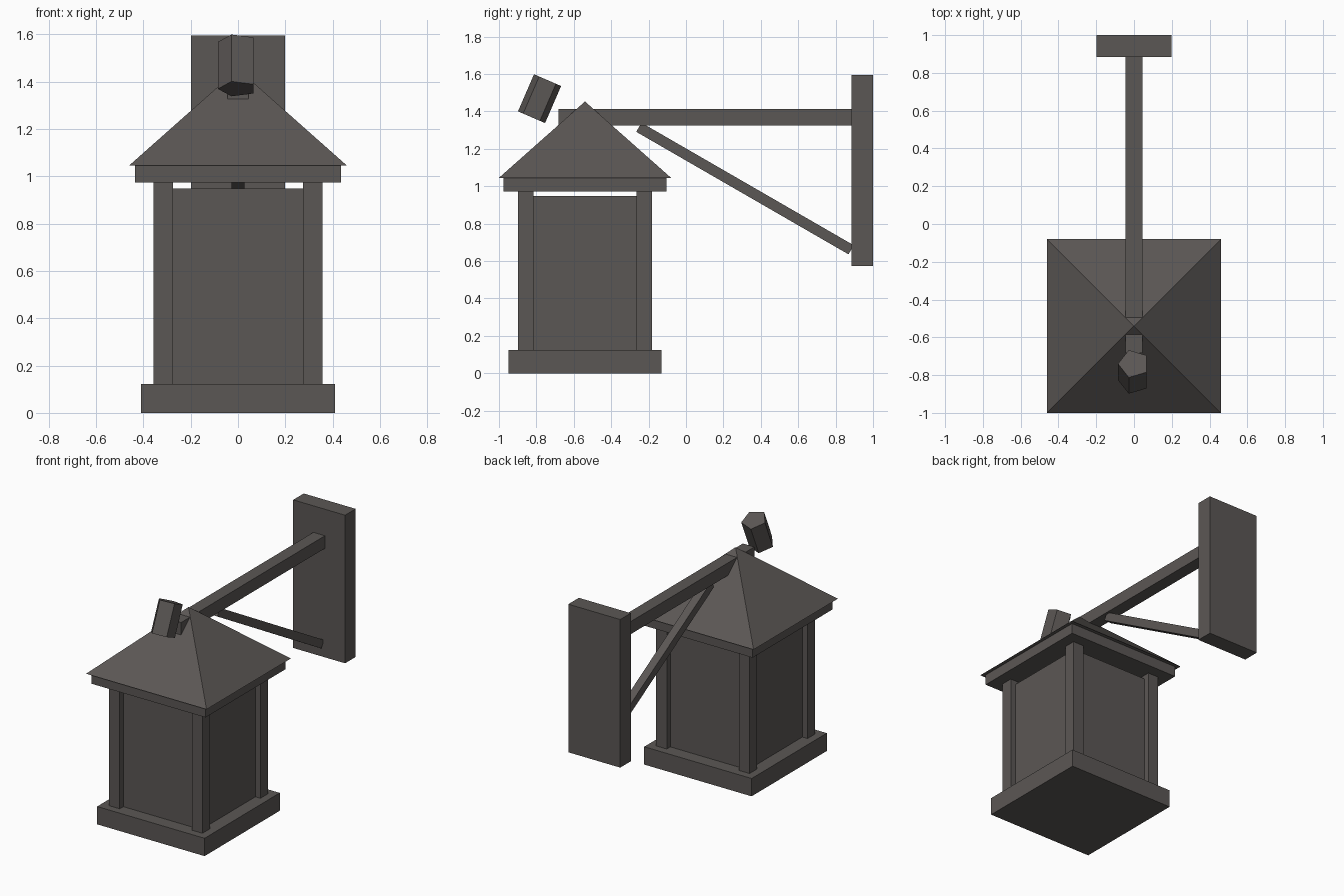
import bpy, bmesh, math
from mathutils import Matrix, Vector

if "Cube" in bpy.data.objects:
    bpy.data.objects.remove(bpy.data.objects["Cube"])

# One dark iron colour for the whole lantern
iron = bpy.data.materials.new("dark_iron")
iron.diffuse_color = (0.105, 0.095, 0.090, 1)
iron.use_nodes = True
iron.node_tree.nodes["Principled BSDF"].inputs["Base Color"].default_value = iron.diffuse_color

CY = -0.54  # lantern centre in y


def finish(name, bm):
    bmesh.ops.recalc_face_normals(bm, faces=bm.faces)
    me = bpy.data.meshes.new(name)
    bm.to_mesh(me)
    bm.free()
    me.materials.append(iron)
    ob = bpy.data.objects.new(name, me)
    bpy.context.collection.objects.link(ob)
    return ob


def box(name, x, y, z):
    """Box from (min, max) ranges."""
    bm = bmesh.new()
    size = Matrix.Diagonal((x[1] - x[0], y[1] - y[0], z[1] - z[0], 1))
    mid = Matrix.Translation((sum(x) / 2, sum(y) / 2, sum(z) / 2))
    bmesh.ops.create_cube(bm, size=1, matrix=mid @ size)
    return finish(name, bm)


def square(name, half, z0, z1):
    """Square slab centred on the lantern axis."""
    return box(name, (-half, half), (CY - half, CY + half), (z0, z1))


# Lantern body
square("base", 0.41, 0, 0.123)
square("lamp_panes", 0.318, 0.123, 0.947)
square("eave_board", 0.435, 0.973, 1.045)

# Corner posts
for sx, side in ((-1, "left"), (1, "right")):
    for sy, end in ((-1, "front"), (1, "back")):
        cx, cy, h = sx * 0.316, CY + sy * 0.316, 0.041
        box(f"{end}_{side}_post", (cx - h, cx + h), (cy - h, cy + h), (0.123, 0.973))

# Pyramid roof
bm = bmesh.new()
bmesh.ops.create_cone(bm, cap_ends=True, segments=4, radius1=0.46 * math.sqrt(2), radius2=0,
                      depth=0.408, matrix=Matrix.Translation((0, CY, 1.045 + 0.204))
                      @ Matrix.Rotation(math.pi / 4, 4, 'Z'))
bmesh.ops.remove_doubles(bm, verts=bm.verts, dist=1e-5)
finish("roof", bm)

# Wall plate and horizontal arm
box("wall_plate", (-0.198, 0.198), (0.885, 1.0), (0.573, 1.595))
box("arm", (-0.044, 0.044), (-0.683, 0.89), (1.325, 1.412))

# Diagonal brace
a, b = Vector((0, -0.252, 1.315)), Vector((0, 0.883, 0.66))
bm = bmesh.new()
rot = Matrix.Rotation(math.atan2(b.z - a.z, b.y - a.y), 4, 'X')
bmesh.ops.create_cube(bm, size=1, matrix=Matrix.Translation((a + b) / 2) @ rot
                      @ Matrix.Diagonal((0.056, (b - a).length, 0.056, 1)))
finish("brace", bm)

# Tilted five-sided finial, one corner towards -x
bm = bmesh.new()
r, half = 0.083, 0.108
tilt = Matrix.Translation((-0.002, -0.783, 1.468)) @ Matrix.Rotation(math.radians(-23.4), 4, 'X')
rings = [[bm.verts.new(tilt @ Vector((-r * math.cos(math.tau * i / 5),
                                      r * math.sin(math.tau * i / 5), z))) for i in range(5)]
         for z in (-half, half)]
for ring in rings:
    bm.faces.new(ring)
for i in range(5):
    j = (i + 1) % 5
    bm.faces.new((rings[0][i], rings[0][j], rings[1][j], rings[1][i]))
finish("finial", bm)
